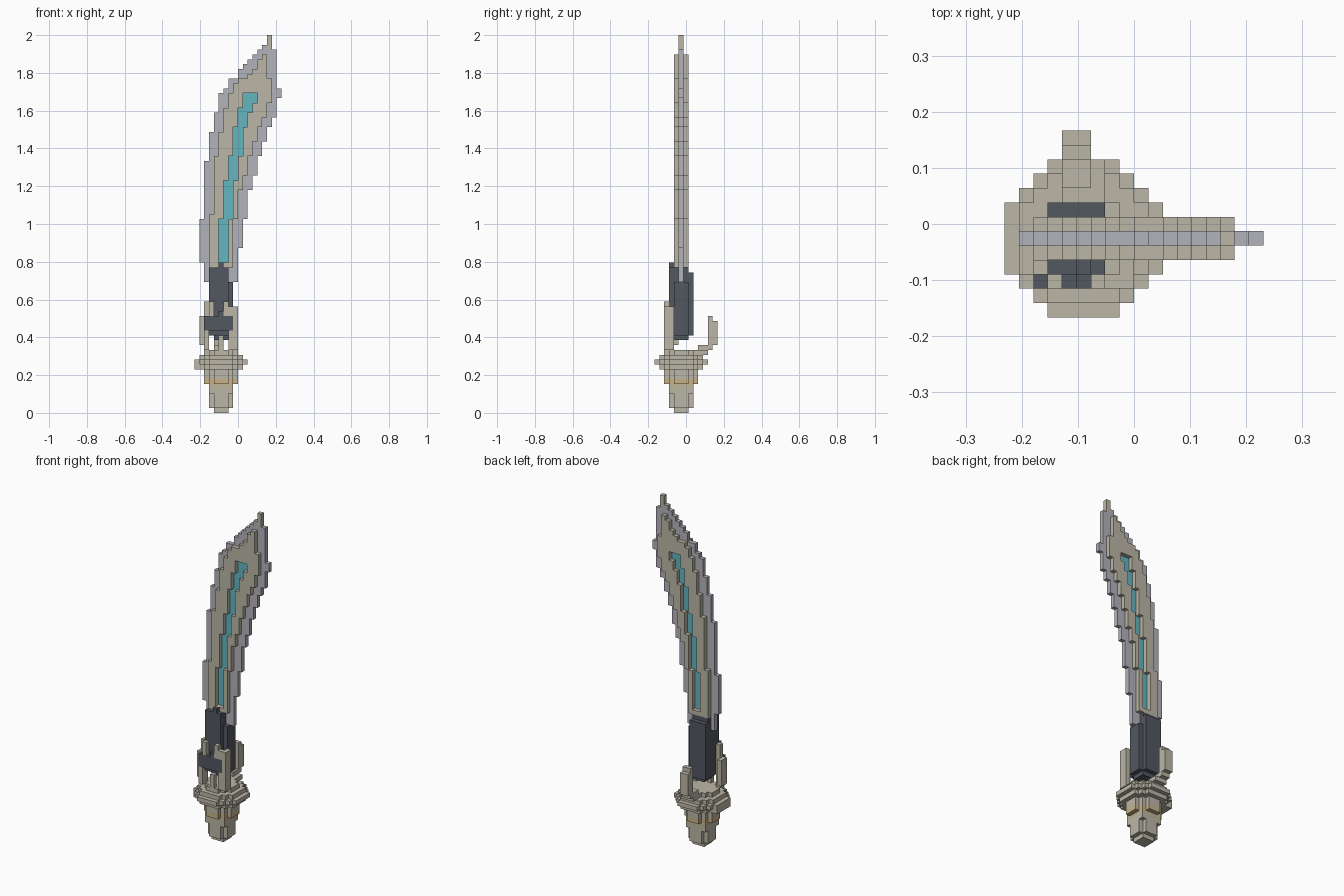
import bpy
import bmesh
from mathutils import Vector

# Remove the default cube
default = bpy.data.objects.get("Cube")
if default:
    bpy.data.objects.remove(default)

UNIT = 2 / 78                       # edge length of one block
ORIGIN = Vector((-9, -6.5, 0))      # grid corner, in blocks
CENTRE = 5                          # grid column and row of the sword axis
cells = {}                          # block -> (part name, material name)

COLOURS = {
    "bone": (0.50, 0.47, 0.38),
    "steel": (0.45, 0.45, 0.50),
    "glowing_cyan": (0.13, 0.47, 0.53),
    "dark_leather": (0.085, 0.095, 0.115),
    "amber": (0.58, 0.45, 0.24),
    "pale_amber": (0.53, 0.46, 0.32),
}


def box(part, colour, cols, rows, levels):
    """Fill blocks; every range is (first, end)."""
    for i in range(*cols):
        for j in range(*rows):
            for k in range(*levels):
                cells[i, j, k] = (part, colour)


def columns(part, colour, first, spans, rows):
    """Stepped outline: one vertical span for each neighbouring column."""
    for i, span in enumerate(spans, first):
        box(part, colour, (i, i + 1), rows, span)


def disc(part, colour, radius_sq, levels):
    """Round layer of blocks about the sword axis."""
    for i in range(-CENTRE, CENTRE + 1):
        for j in range(-CENTRE, CENTRE + 1):
            if i * i + j * j <= radius_sq:
                x, y = CENTRE + i, CENTRE + j
                box(part, colour, (x, x + 1), (y, y + 1), levels)


# Blade: thin cutting edge, thicker body, and a sunken channel on both faces
EDGE = [(31, 40), (27, 52), (27, 58), (27, 62), (27, 66), (27, 67), (27, 69),
        (27, 69), (34, 71), (40, 72), (46, 73), (49, 74), (53, 75), (56, 76),
        (59, 75), (61, 75), (65, 67)]
BODY = [(30, 41), (30, 53), (30, 58), (30, 63), (30, 66), (40, 68), (46, 69),
        (49, 69), (53, 70), (56, 71), (59, 73), (61, 74), (64, 69)]
CHANNEL = [(31, 40), (31, 48), (40, 53), (48, 59), (53, 63), (59, 66),
           (62, 66), (64, 66)]
columns("blade_body", "bone", 3, BODY, (4, 7))
columns("blade_edge", "steel", 1, EDGE, (5, 6))
box("blade_tip", "bone", (15, 16), (5, 6), (75, 78))
columns("blade_channel", "glowing_cyan", 5, CHANNEL, (5, 6))
for col, (low, high) in enumerate(CHANNEL, 5):
    for level in range(low, high):
        for row in (4, 6):
            cells.pop((col, row, level), None)

# Handle: rounded grip with a short front crest
grip = ("handle", "dark_leather")
box(*grip, (3, 8), (4, 7), (16, 27))
box(*grip, (3, 7), (4, 7), (27, 30))
box(*grip, (4, 7), (4, 7), (15, 16))
box(*grip, (3, 7), (3, 4), (16, 30))
box(*grip, (5, 6), (3, 4), (30, 31))
box(*grip, (3, 7), (7, 8), (16, 29))
box(*grip, (2, 8), (2, 3), (17, 20))
box(*grip, (5, 6), (2, 3), (20, 21))

# Pommel: stacked round layers from the foot to the wide collar
LAYERS = [("bone", 2, 0, 1), ("bone", 5, 1, 4), ("bone", 8, 4, 5),
          ("pale_amber", 8, 5, 6), ("amber", 10, 6, 7), ("bone", 10, 7, 9),
          ("bone", 20, 9, 10), ("bone", 29, 10, 11), ("bone", 20, 11, 12),
          ("bone", 10, 12, 13)]
for colour, radius_sq, low, high in LAYERS:
    disc("pommel", colour, radius_sq, (low, high))
box("pommel", "bone", (0, 1), (3, 8), (9, 10))

# Claws: side pairs, short front fingers and a hooked rear claw
claw = ("claws", "bone")
box(*claw, (1, 2), (3, 5), (14, 20))
box(*claw, (2, 3), (2, 4), (13, 17))
box(*claw, (2, 3), (3, 4), (17, 23))
box(*claw, (8, 9), (2, 4), (13, 22))
box(*claw, (7, 8), (2, 3), (13, 17))
box(*claw, (7, 8), (2, 3), (20, 22))
for col in (3, 6):
    box(*claw, (col, col + 1), (2, 3), (20, 23))
box(*claw, (5, 6), (2, 3), (12, 16))
box(*claw, (4, 7), (8, 11), (12, 13))
box(*claw, (4, 6), (9, 12), (13, 14))
box(*claw, (4, 6), (11, 12), (14, 20))
box(*claw, (4, 6), (12, 13), (14, 19))

# Materials
materials = {}
for name, rgb in COLOURS.items():
    mat = bpy.data.materials.new(name)
    mat.use_nodes = True
    mat.diffuse_color = (*rgb, 1)
    shader = next(n for n in mat.node_tree.nodes if n.type == "BSDF_PRINCIPLED")
    shader.inputs["Base Color"].default_value = (*rgb, 1)
    shader.inputs["Roughness"].default_value = 0.9
    materials[name] = mat


def build(part):
    """Make one mesh from the exposed sides of a part's blocks."""
    bm = bmesh.new()
    verts = {}
    mesh = bpy.data.meshes.new(part)
    slots = []
    for cell, (owner, colour) in cells.items():
        if owner != part:
            continue
        if colour not in slots:
            slots.append(colour)
            mesh.materials.append(materials[colour])
        for axis in range(3):
            for side in (0, 1):
                near = list(cell)
                near[axis] += 2 * side - 1
                if tuple(near) in cells:
                    continue
                loop = []
                for a, b in ((0, 0), (1, 0), (1, 1), (0, 1)):
                    corner = list(cell)
                    corner[axis] += side
                    corner[(axis + 1) % 3] += a
                    corner[(axis + 2) % 3] += b
                    key = tuple(corner)
                    if key not in verts:
                        verts[key] = bm.verts.new((Vector(key) + ORIGIN) * UNIT)
                    loop.append(verts[key])
                face = bm.faces.new(loop if side else loop[::-1])
                face.material_index = slots.index(colour)
    bm.to_mesh(mesh)
    bm.free()
    bpy.context.collection.objects.link(bpy.data.objects.new(part, mesh))


for part in sorted({owner for owner, _ in cells.values()}):
    build(part)
